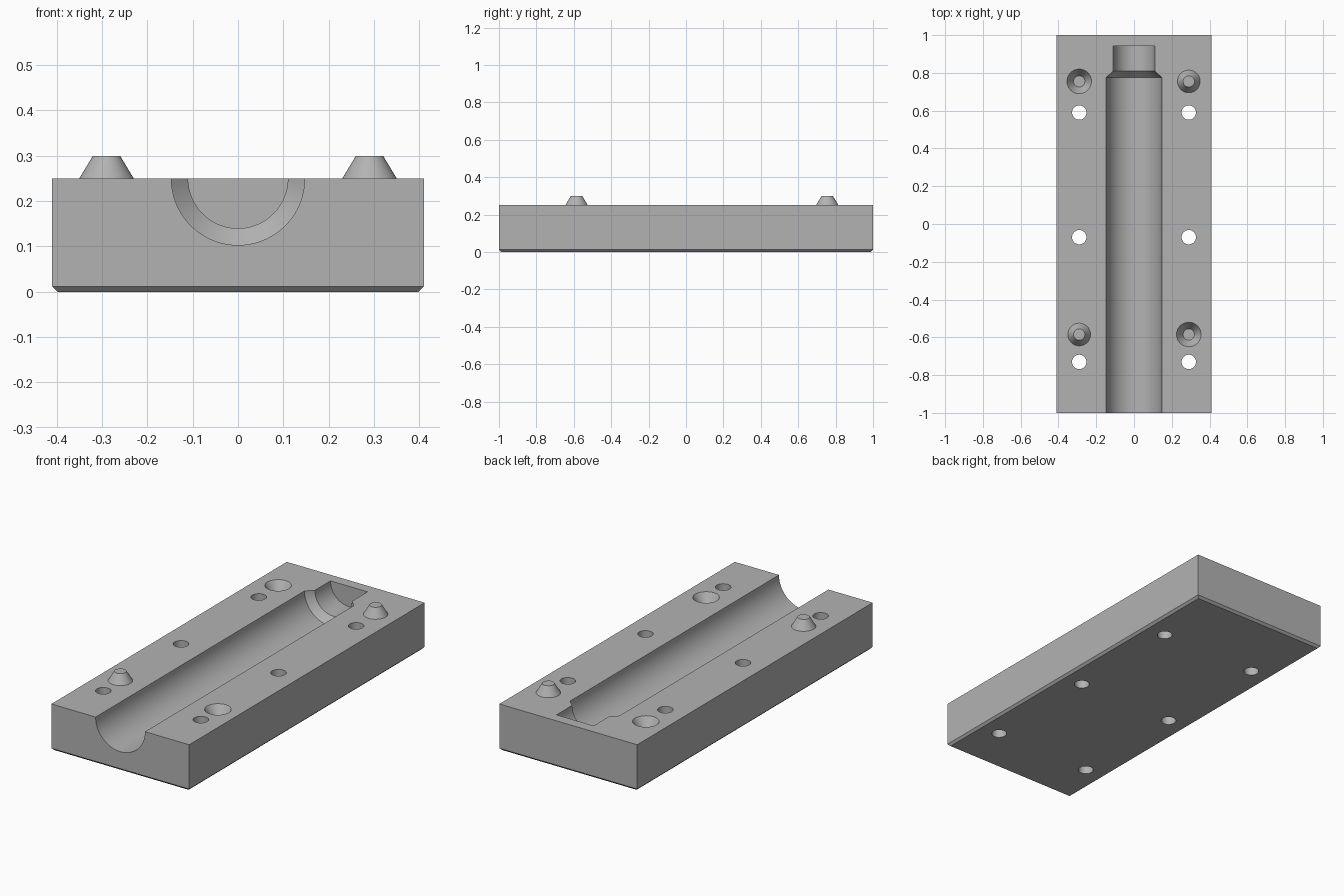
import bpy, bmesh, math
from mathutils import Matrix

if "Cube" in bpy.data.objects:
    bpy.data.objects.remove(bpy.data.objects["Cube"], do_unlink=True)

WIDTH, LENGTH, TOP, CHAMFER = 0.82, 2.0, 0.25, 0.012
PIN_X, FRONT_Y, BACK_Y = 0.29, -0.585, 0.755

grey = bpy.data.materials.new("grey")
grey.use_nodes = True
grey.diffuse_color = (0.45, 0.45, 0.45, 1)
grey.node_tree.nodes["Principled BSDF"].inputs["Base Color"].default_value = grey.diffuse_color


def make_object(name, bm):
    bmesh.ops.recalc_face_normals(bm, faces=bm.faces)
    mesh = bpy.data.meshes.new(name)
    bm.to_mesh(mesh)
    bm.free()
    mesh.materials.append(grey)
    obj = bpy.data.objects.new(name, mesh)
    bpy.context.collection.objects.link(obj)
    return obj


def revolve(name, profile, segments, matrix):
    """Solid of revolution about local z from (radius, height) rings."""
    bm = bmesh.new()
    rings = [[bm.verts.new((r * math.cos(math.tau * i / segments),
                            r * math.sin(math.tau * i / segments), h))
              for i in range(segments)] for r, h in profile]
    for low, high in zip(rings, rings[1:]):
        for i in range(segments):
            j = (i + 1) % segments
            bm.faces.new((low[i], low[j], high[j], high[i]))
    bm.faces.new(rings[0])
    bm.faces.new(rings[-1])
    bm.transform(matrix)
    return make_object(name, bm)


def smooth(obj):
    bpy.ops.object.select_all(action='DESELECT')
    obj.select_set(True)
    bpy.context.view_layer.objects.active = obj
    bpy.ops.object.shade_smooth_by_angle(angle=math.radians(25))


# Block with a chamfered bottom rim
bm = bmesh.new()
bmesh.ops.create_cube(bm, size=1, matrix=Matrix.Translation((0, 0, TOP / 2))
                      @ Matrix.Diagonal((WIDTH, LENGTH, TOP, 1)))
rim = [e for e in bm.edges if all(v.co.z < 0.01 for v in e.verts)]
bmesh.ops.bevel(bm, geom=rim, offset=CHAMFER, segments=1, affect='EDGES')
block = make_object("mould_block", bm)

# Stepped half-round channel, open at the front
along_y = Matrix.Translation((0, 0, TOP)) @ Matrix.Rotation(-math.pi / 2, 4, 'X')
cutters = [revolve("channel_cutter",
                   [(0.147, -1.1), (0.147, 0.775), (0.11, 0.81), (0.11, 0.943)],
                   96, along_y)]

# Through holes and tapered sockets
for x in (-PIN_X, PIN_X):
    for y in (-0.73, -0.07, 0.59):
        cutters.append(revolve("hole_cutter", [(0.038, -0.1), (0.038, 0.4)], 48,
                               Matrix.Translation((x, y, 0))))
for x, y in ((-PIN_X, BACK_Y), (PIN_X, FRONT_Y)):
    cutters.append(revolve("socket_cutter",
                           [(0.03, -0.055), (0.065, 0), (0.065, 0.05)], 48,
                           Matrix.Translation((x, y, TOP))))

bpy.context.view_layer.objects.active = block
for cutter in cutters:
    cutter.hide_render = True
    cut = block.modifiers.new("cut", 'BOOLEAN')
    cut.operation, cut.solver, cut.object = 'DIFFERENCE', 'EXACT', cutter
    bpy.ops.object.modifier_apply(modifier=cut.name)
    bpy.data.objects.remove(cutter, do_unlink=True)
smooth(block)

# Tapered locating pegs
for name, x, y in (("front_right_peg", -PIN_X, FRONT_Y), ("back_left_peg", PIN_X, BACK_Y)):
    smooth(revolve(name, [(0.06, 0), (0.03, 0.05)], 48, Matrix.Translation((x, y, TOP))))
